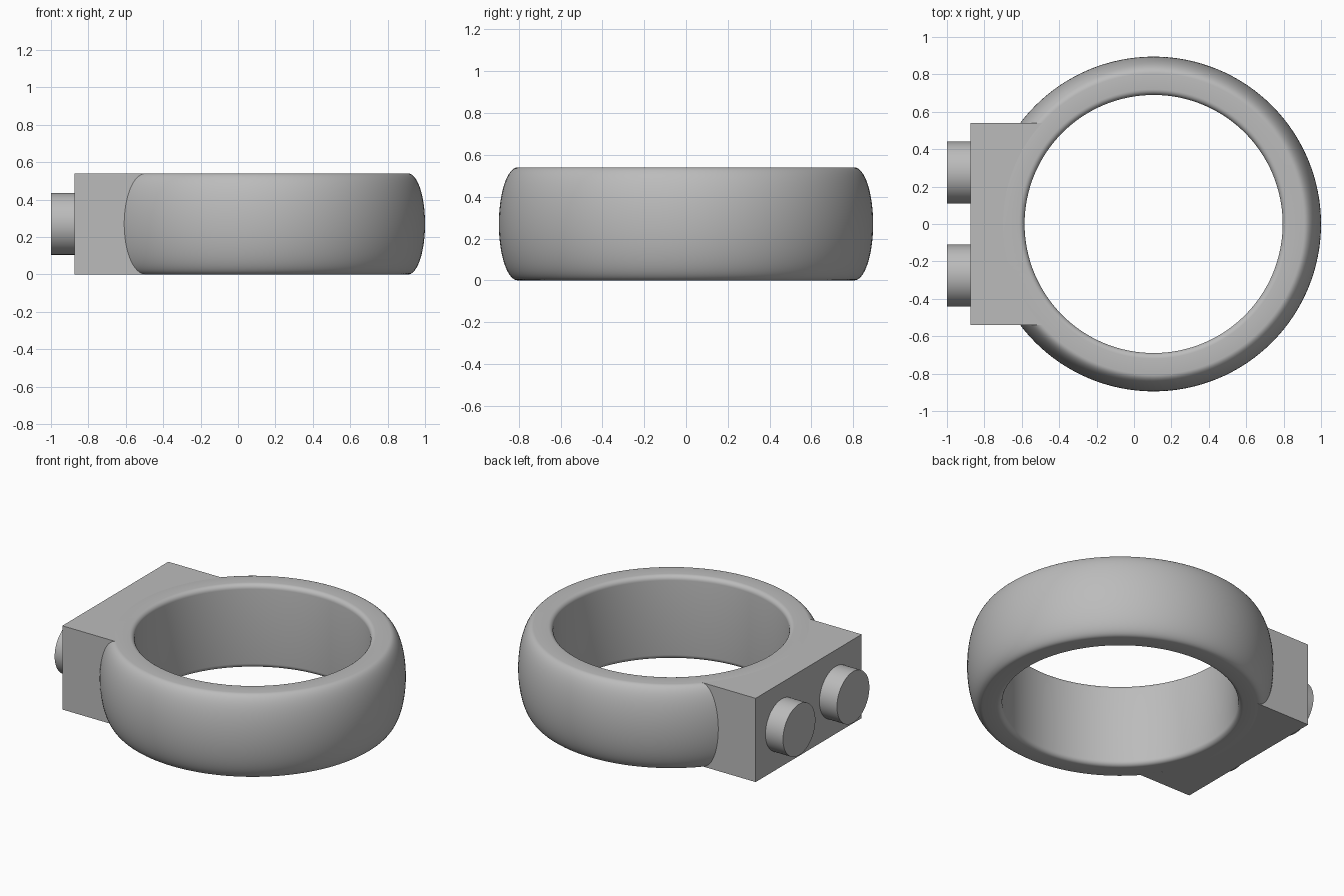
import bpy, bmesh
from math import sin, cos, pi, asin

old = bpy.data.objects.get("Cube")
if old:
    bpy.data.objects.remove(old, do_unlink=True)

CX, H = 0.105, 0.54            # ring centre and overall height
R_IN, R_FLAT, R_OUT = 0.69, 0.805, 0.895
FILLET = 0.03
HALF_W, BACK = 0.54, -0.875    # mounting block half width and outer face
SEG = 128

grey = bpy.data.materials.new("plain grey")
grey.use_nodes = True
colour = (0.5, 0.5, 0.5, 1)
grey.diffuse_color = colour
grey.node_tree.nodes["Principled BSDF"].inputs["Base Color"].default_value = colour


def finish(name, bm):
    bmesh.ops.recalc_face_normals(bm, faces=bm.faces)
    mesh = bpy.data.meshes.new(name)
    bm.to_mesh(mesh)
    bm.free()
    mesh.materials.append(grey)
    obj = bpy.data.objects.new(name, mesh)
    bpy.context.collection.objects.link(obj)
    bpy.ops.object.select_all(action='DESELECT')
    obj.select_set(True)
    bpy.context.view_layer.objects.active = obj
    bpy.ops.object.shade_smooth_by_angle(angle=pi / 6)
    return obj


def arc(cr, cz, rr, rz, start, end, steps):
    angles = [start + (end - start) * i / steps for i in range(steps + 1)]
    return [(cr + rr * cos(a), cz + rz * sin(a)) for a in angles]


# Ring: bulging outer wall, straight bore with softened rims
profile = arc(R_FLAT, H / 2, R_OUT - R_FLAT, H / 2, -pi / 2, pi / 2, 32)
profile += arc(R_IN + FILLET, H - FILLET, FILLET, FILLET, pi / 2, pi, 6)
profile += arc(R_IN + FILLET, FILLET, FILLET, FILLET, pi, 1.5 * pi, 6)
bm = bmesh.new()
loops = [[bm.verts.new((CX + r * cos(2 * pi * i / SEG), r * sin(2 * pi * i / SEG), z))
          for r, z in profile] for i in range(SEG)]
for i, loop in enumerate(loops):
    following = loops[(i + 1) % SEG]
    for j in range(len(profile)):
        k = (j + 1) % len(profile)
        bm.faces.new((loop[j], following[j], following[k], loop[k]))
finish("ring", bm)

# Mounting block: flush with the ring, its inner side curved to meet the flat rim
reach = asin(HALF_W / R_FLAT)
outline = [(BACK, HALF_W), (BACK, -HALF_W)]
outline += [(CX + x, y) for x, y in arc(0, 0, R_FLAT, R_FLAT, pi + reach, pi - reach, 48)]
bm = bmesh.new()
base = bm.faces.new([bm.verts.new((x, y, 0)) for x, y in outline])
top = bmesh.ops.extrude_face_region(bm, geom=[base], use_keep_orig=True)
bmesh.ops.translate(bm, vec=(0, 0, H),
                    verts=[v for v in top["geom"] if isinstance(v, bmesh.types.BMVert)])
finish("mounting_block", bm)

# Two round studs on the outer face of the block
for name, y in (("left_stud", 0.275), ("right_stud", -0.275)):
    bm = bmesh.new()
    bmesh.ops.create_cone(bm, cap_ends=True, segments=64, radius1=0.165, radius2=0.165, depth=0.145)
    stud = finish(name, bm)
    stud.rotation_euler.y = pi / 2
    stud.location = (-0.9275, y, H / 2)
